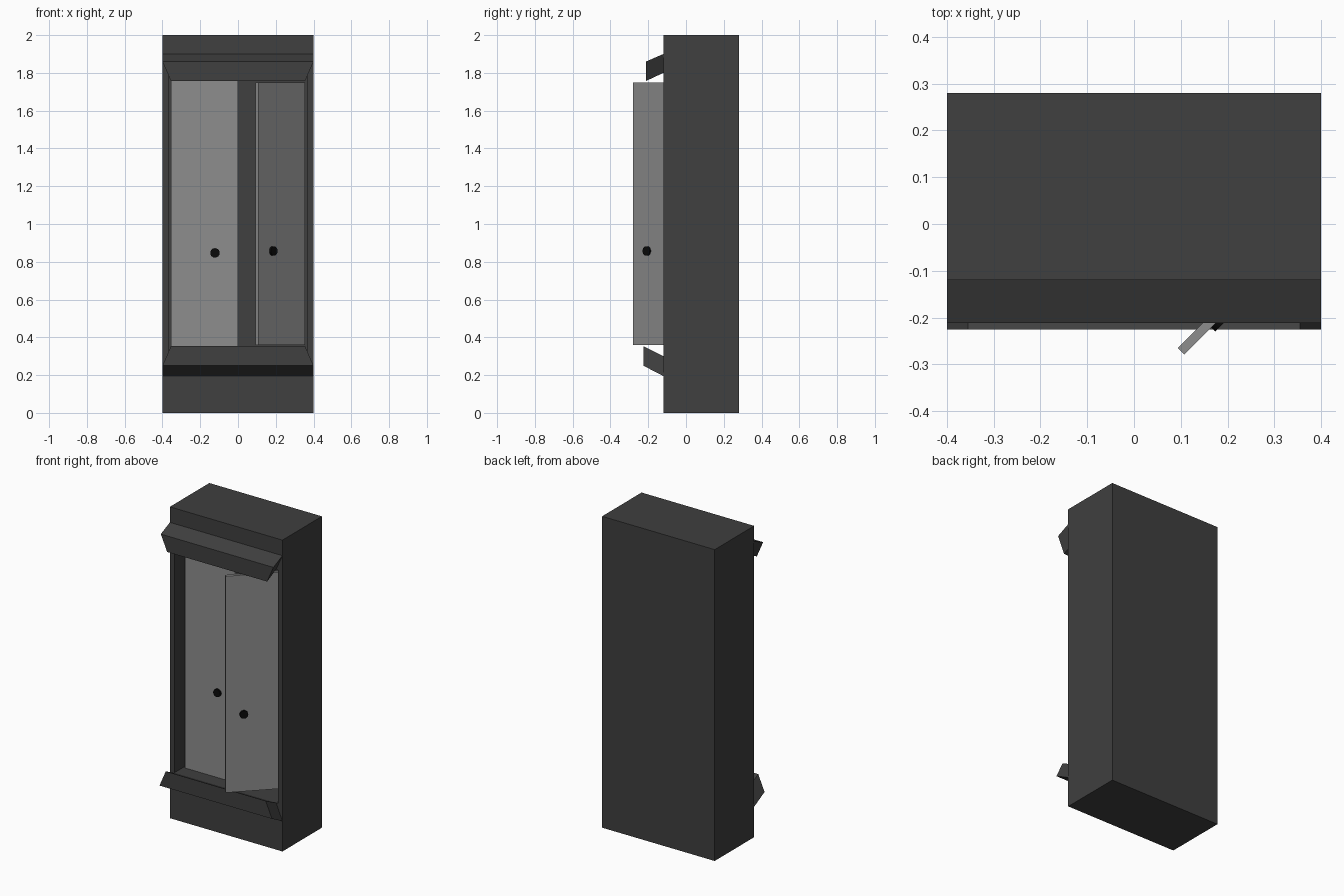
import bpy, bmesh
from math import radians
from mathutils import Matrix, Vector

if "Cube" in bpy.data.objects:
    bpy.data.objects.remove(bpy.data.objects["Cube"])


def paint(name, v):
    m = bpy.data.materials.new(name)
    m.diffuse_color = (v, v, v, 1)
    m.use_nodes = True
    m.node_tree.nodes["Principled BSDF"].inputs["Base Color"].default_value = m.diffuse_color
    return m


DARK, GREY, BLACK = paint("dark", 0.05), paint("grey", 0.27), paint("black", 0.003)


def finish(name, bm, mat):
    bmesh.ops.recalc_face_normals(bm, faces=bm.faces)
    me = bpy.data.meshes.new(name)
    bm.to_mesh(me)
    bm.free()
    me.materials.append(mat)
    ob = bpy.data.objects.new(name, me)
    bpy.context.collection.objects.link(ob)
    return ob


def box_bm(lo, hi):
    bm = bmesh.new()
    bmesh.ops.create_cube(bm, size=1)
    for v in bm.verts:
        v.co = Vector([(a + b) / 2 + c * (b - a) for a, b, c in zip(lo, hi, v.co)])
    return bm


# Cabinet body: front face inset to a frame, then pushed in for the cavity
bm = box_bm((-0.4, -0.12, 0), (0.4, 0.28, 2))
front = min(bm.faces, key=lambda f: f.calc_center_median().y)
bmesh.ops.inset_individual(bm, faces=[front], thickness=0.045)
for v in front.verts:
    v.co.z = 1.8 if v.co.z > 1 else 0.3
inner = bmesh.ops.extrude_discrete_faces(bm, faces=[front])["faces"][0]
for v in inner.verts:
    v.co.y = 0.235
finish("cabinet_body", bm, DARK)


# Slanted ledges: (half width, y, z) section, tapered towards the opening
def ledge(name, section):
    bm = bmesh.new()
    ends = [[bm.verts.new((s * x, y, z)) for x, y, z in section] for s in (-1, 1)]
    for end in ends:
        bm.faces.new(end)
    for i in range(4):
        j = (i + 1) % 4
        bm.faces.new((ends[0][i], ends[0][j], ends[1][j], ends[1][i]))
    finish(name, bm, DARK)


ledge("top_ledge", [(0.4, -0.12, 1.9), (0.4, -0.212, 1.86),
                    (0.355, -0.212, 1.757), (0.355, -0.12, 1.8)])
ledge("bottom_ledge", [(0.4, -0.12, 0.195), (0.4, -0.226, 0.25),
                       (0.355, -0.226, 0.353), (0.355, -0.12, 0.3)])


# Doors and round flat knobs; the right door swings about its hinge
def knob(name, x, y, z):
    bm = bmesh.new()
    bmesh.ops.create_cone(bm, cap_ends=True, segments=24, radius1=0.025, radius2=0.025,
                          depth=0.012,
                          matrix=Matrix.Translation((x, y, z)) @ Matrix.Rotation(radians(90), 4, 'X'))
    return finish(name, bm, BLACK)


finish("left_door", box_bm((-0.355, -0.03, 0.3), (0, -0.01, 1.8)), GREY)
knob("left_knob", -0.122, -0.036, 0.847)

right_door = finish("right_door", box_bm((-0.35, 0, 0.36), (0, 0.02, 1.75)), GREY)
right_knob = knob("right_knob", -0.243, -0.006, 0.857)
for ob in (right_door, right_knob):
    ob.matrix_world = Matrix.Translation((0.355, -0.032, 0)) @ Matrix.Rotation(radians(45), 4, 'Z')
